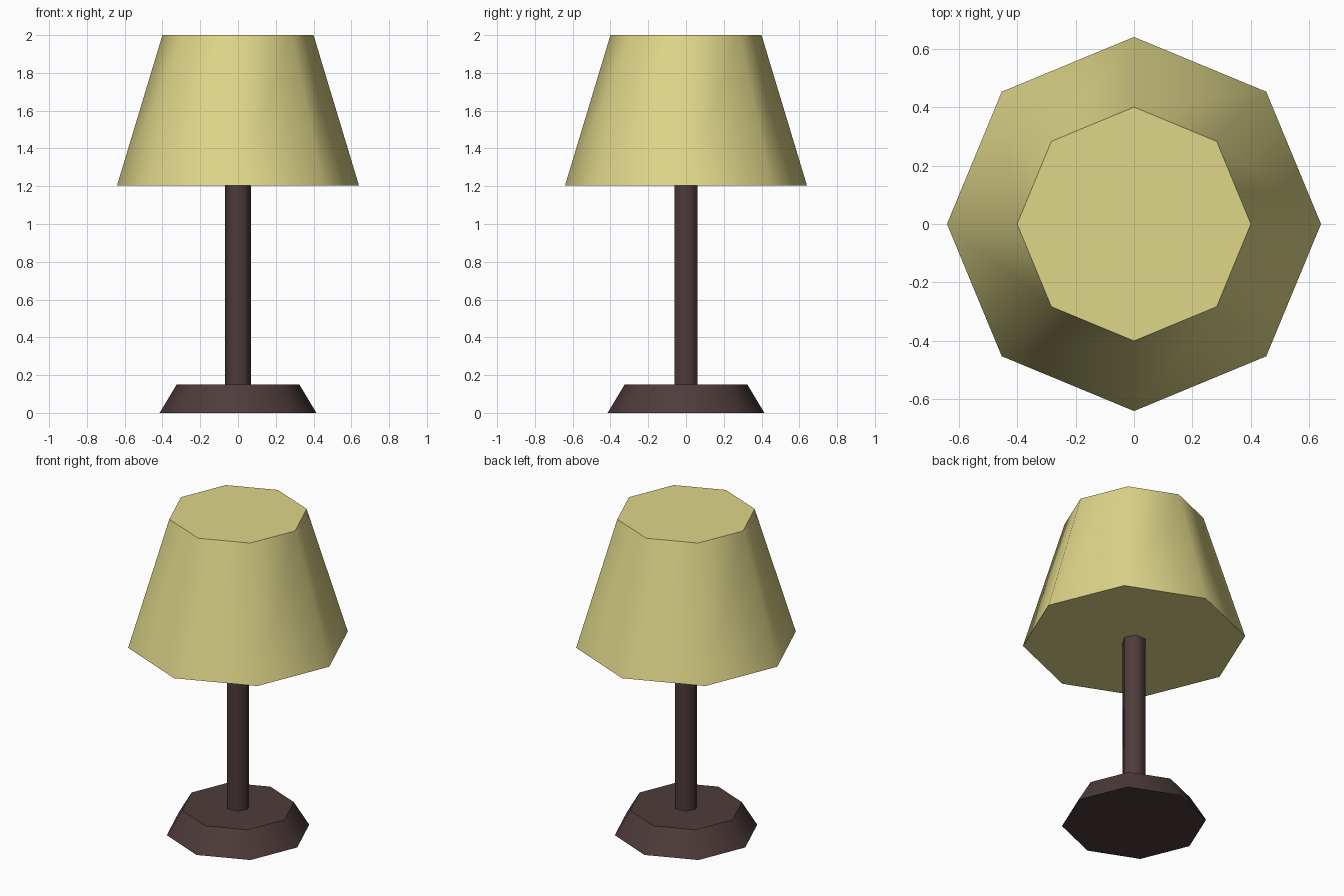
import bpy, bmesh, math

if "Cube" in bpy.data.objects:
    bpy.data.objects.remove(bpy.data.objects["Cube"])


def material(name, rgb):
    m = bpy.data.materials.new(name)
    m.diffuse_color = (*rgb, 1.0)
    m.use_nodes = True
    m.node_tree.nodes["Principled BSDF"].inputs["Base Color"].default_value = m.diffuse_color
    return m


def frustum(name, sides, r_low, r_high, z_low, z_high, mat):
    """Capped prism with a corner on +x; smooth sides, flat caps."""
    bm = bmesh.new()
    rings = []
    for r, z in ((r_low, z_low), (r_high, z_high)):
        rings.append([bm.verts.new((r * math.cos(math.tau * i / sides),
                                    r * math.sin(math.tau * i / sides), z))
                      for i in range(sides)])
    low, high = rings
    for i in range(sides):
        j = (i + 1) % sides
        bm.faces.new((low[i], low[j], high[j], high[i])).smooth = True
    bm.faces.new(low[::-1])
    bm.faces.new(high)
    # keep the rims crisp
    for e in bm.edges:
        if abs(e.verts[0].co.z - e.verts[1].co.z) < 1e-6:
            e.smooth = False
    mesh = bpy.data.meshes.new(name)
    bm.to_mesh(mesh)
    bm.free()
    mesh.materials.append(mat)
    obj = bpy.data.objects.new(name, mesh)
    bpy.context.collection.objects.link(obj)
    return obj


brown = material("dark_brown", (0.076, 0.045, 0.043))
cream = material("pale_yellow", (0.73, 0.67, 0.25))

# Foot, stem and shade
frustum("base", 8, 0.415, 0.325, 0.0, 0.15, brown)
frustum("pole", 6, 0.07, 0.07, 0.15, 1.205, brown)
frustum("lampshade", 8, 0.64, 0.40, 1.205, 2.0, cream)
